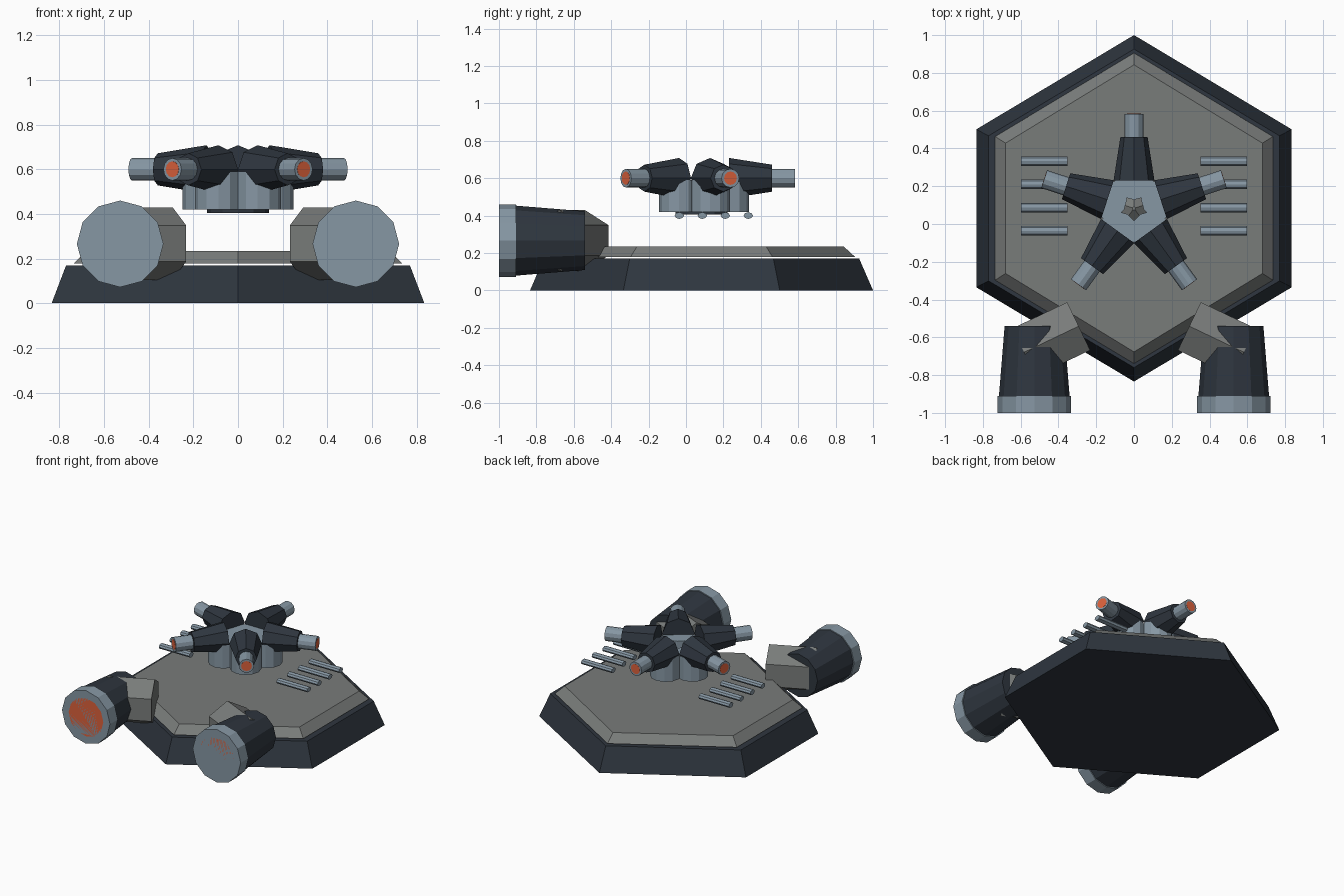
import bpy, bmesh
from math import sin, cos, pi, radians
from mathutils import Vector

if "Cube" in bpy.data.objects:
    bpy.data.objects.remove(bpy.data.objects["Cube"])


def material(name, rgb):
    m = bpy.data.materials.new(name)
    m.diffuse_color = (*rgb, 1)
    m.use_nodes = True
    m.node_tree.nodes["Principled BSDF"].inputs["Base Color"].default_value = m.diffuse_color
    return m


DARK = material("dark_hull", (0.028, 0.037, 0.05))
STEEL = material("blue_steel", (0.24, 0.31, 0.37))
GREY = material("deck_grey", (0.19, 0.20, 0.195))
GLOW = material("orange_glow", (0.72, 0.12, 0.045))


def loft(name, rings, mat):
    """Closed flat-faced solid through a list of equal-length rings."""
    bm = bmesh.new()
    loops = [[bm.verts.new(p) for p in ring] for ring in rings]
    n = len(loops[0])
    for a, b in zip(loops, loops[1:]):
        for i in range(n):
            j = (i + 1) % n
            bm.faces.new((a[i], a[j], b[j], b[i]))
    bm.faces.new(loops[0])
    bm.faces.new(loops[-1])
    bmesh.ops.recalc_face_normals(bm, faces=bm.faces)
    mesh = bpy.data.meshes.new(name)
    bm.to_mesh(mesh)
    bm.free()
    mesh.materials.append(mat)
    ob = bpy.data.objects.new(name, mesh)
    bpy.context.collection.objects.link(ob)
    return ob


def tube(name, origin, axis, profile, sides, mat, flat=1.0):
    """Faceted tube: profile holds (distance along axis, radius) pairs."""
    o, d = Vector(origin), Vector(axis).normalized()
    up = Vector((0, 1, 0)) if abs(d.z) > 0.9 else Vector((0, 0, 1))
    side = d.cross(up)
    angles = [2 * pi * i / sides for i in range(sides)]
    rings = [[o + d * t + up * (r * flat * cos(a)) + side * (r * sin(a)) for a in angles]
             for t, r in profile]
    return loft(name, rings, mat)


CY = 0.083  # centre of the hull and turret along y


def hexagon(half_x, half_y, shoulder, z):
    return [(0, CY + half_y, z), (half_x, CY + shoulder, z), (half_x, CY - shoulder, z),
            (0, CY - half_y, z), (-half_x, CY - shoulder, z), (-half_x, CY + shoulder, z)]


# Hexagonal hull and the bevelled deck plate above it
loft("hull_base", [hexagon(0.835, 0.917, 0.418, 0), hexagon(0.77, 0.843, 0.384, 0.17)], DARK)
loft("deck_plate", [hexagon(0.735, 0.822, 0.38, 0.178), hexagon(0.68, 0.76, 0.345, 0.235)], GREY)

# Engines, struts and side rods, mirrored left and right
for s, label in ((-1, "left"), (1, "right")):
    engine = (s * 0.528, 0, 0.266)
    back = (0, 1, 0)
    tube(f"engine_body_{label}", engine, back, [(-0.91, 0.187), (-0.54, 0.157)], 12, DARK)
    tube(f"engine_nozzle_{label}", engine, back, [(-1.0, 0.194), (-0.91, 0.194)], 12, STEEL)
    tube(f"engine_glow_{label}", engine, back, [(-1.0, 0.14), (-0.97, 0.14)], 12, GLOW)
    tube(f"engine_strut_{label}", (s * 0.293, -0.541, 0.2675), (s * 0.9, -0.43, 0),
         [(0, 0.1625), (0.32, 0.1625)], 6, GREY)
    for k in range(4):
        tube(f"side_rod_{label}_{k + 1}", (0, 0.333 - 0.123 * k, 0.4), (s, 0, 0),
             [(0.352, 0.025), (0.598, 0.025)], 8, STEEL, flat=0.72)

# Turret underside disc and small hub
tube("turret_disc", (0, CY, 0.405), (0, 0, 1), [(0, 0.14), (0.03, 0.14)], 12, DARK)
tube("turret_hub", (0, CY, 0.43), (0, 0, 1), [(0, 0.09), (0.05, 0.01)], 5, GREY)

# Five supports, tapered arms, barrels and muzzles around the turret
for k in range(5):
    a = radians(90 + 72 * k)
    d = Vector((cos(a), sin(a), 0))
    centre = Vector((0, CY, 0.6))
    foot = centre + d * 0.15
    tube(f"turret_support_{k + 1}", (foot.x, foot.y, 0), (0, 0, 1),
         [(0.42, 0.105), (0.59, 0.105)], 12, STEEL)
    tube(f"turret_arm_{k + 1}", centre, d, [(0.148, 0.108), (0.378, 0.072)], 8, DARK)
    tube(f"barrel_{k + 1}", centre, d, [(0.36, 0.05), (0.5, 0.05)], 12, STEEL)
    tube(f"muzzle_glow_{k + 1}", centre, d, [(0.48, 0.036), (0.501, 0.036)], 12, GLOW)
